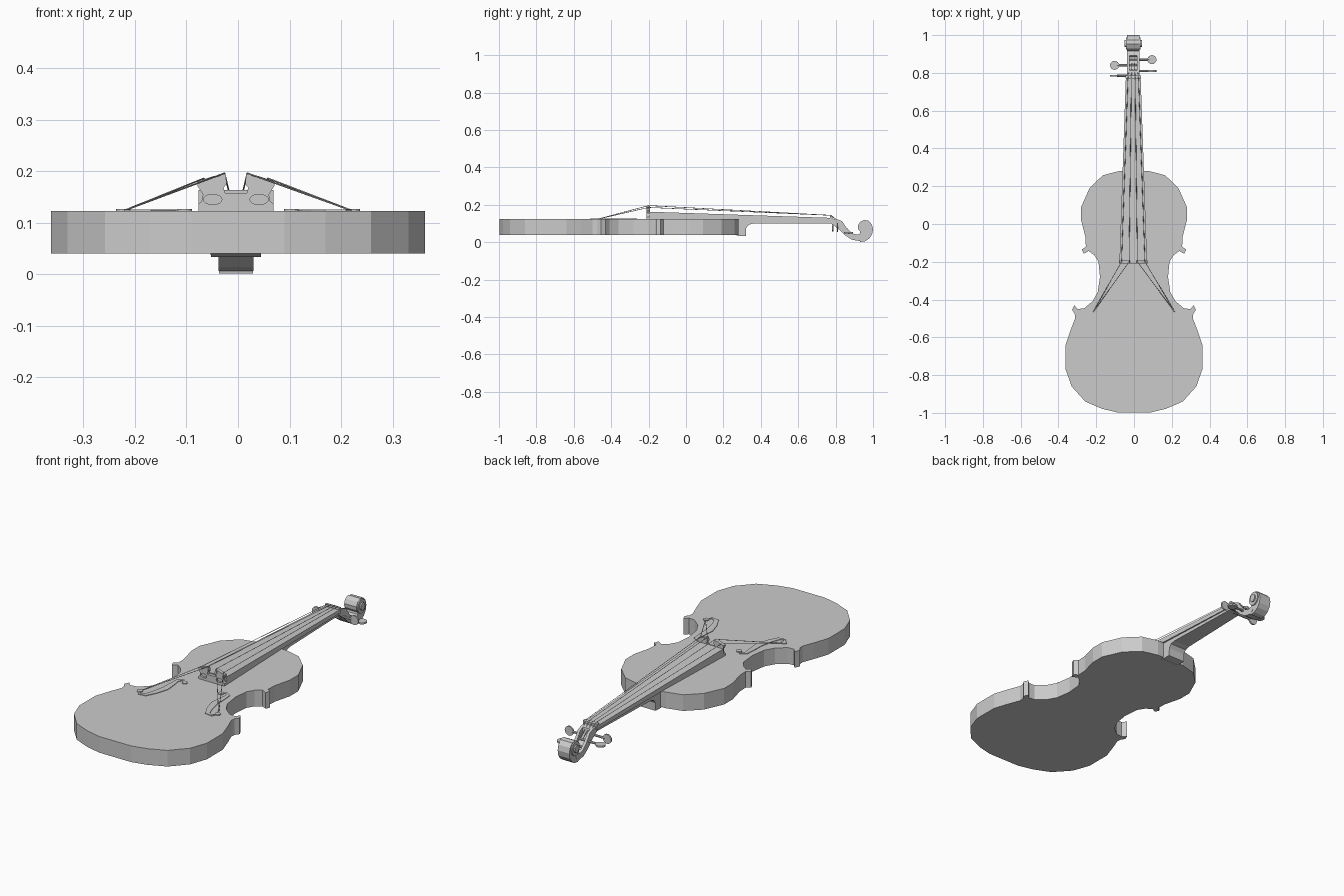
import bpy, bmesh, math
from mathutils import Vector

if "Cube" in bpy.data.objects:
    bpy.data.objects.remove(bpy.data.objects["Cube"])

grey = bpy.data.materials.new("plain grey")
grey.use_nodes = True
grey.diffuse_color = (0.6, 0.6, 0.6, 1)
grey.node_tree.nodes["Principled BSDF"].inputs["Base Color"].default_value = (0.6, 0.6, 0.6, 1)

CX = -0.004            # centre line of neck and bridge
BOTTOM, TOP = 0.04, 0.123


def finish(name, bm):
    bmesh.ops.recalc_face_normals(bm, faces=bm.faces)
    mesh = bpy.data.meshes.new(name)
    bm.to_mesh(mesh)
    bm.free()
    mesh.materials.append(grey)
    ob = bpy.data.objects.new(name, mesh)
    bpy.context.collection.objects.link(ob)
    return ob


def prism(name, pts, axis, lo, hi, width=None):
    """Extrude a 2D outline along an axis; width(y) optionally tapers x."""
    place = {"x": lambda p, t: (t, p[0], p[1]),
             "y": lambda p, t: (p[0], t, p[1]),
             "z": lambda p, t: (p[0], p[1], t)}[axis]
    bm = bmesh.new()
    ends = [[bm.verts.new(place(p, t)) for p in pts] for t in (lo, hi)]
    for ring in ends:
        bm.faces.new(ring)
    for i in range(len(pts)):
        j = (i + 1) % len(pts)
        bm.faces.new((ends[0][i], ends[0][j], ends[1][j], ends[1][i]))
    if width:
        for v in bm.verts:
            v.co.x = CX + v.co.x * width(v.co.y)
    return finish(name, bm)


def ellipse(cx, cy, rx, ry, n=16):
    return [(cx + rx * math.cos(k * math.tau / n), cy + ry * math.sin(k * math.tau / n))
            for k in range(n)]


def cut(ob, cutter):
    mod = ob.modifiers.new("cut", "BOOLEAN")
    mod.operation, mod.object, mod.solver = "DIFFERENCE", cutter, "EXACT"
    cutter.hide_render = True
    cutter.hide_set(True)
    cutter.display_type = "WIRE"


def wire(name, points, radius):
    curve = bpy.data.curves.new(name, "CURVE")
    curve.dimensions = "3D"
    curve.bevel_depth, curve.bevel_resolution = radius, 0
    curve.use_fill_caps = True
    line = curve.splines.new("POLY")
    line.points.add(len(points) - 1)
    for p, co in zip(line.points, points):
        p.co = (*co, 1)
    curve.materials.append(grey)
    ob = bpy.data.objects.new(name, curve)
    bpy.context.collection.objects.link(ob)
    return ob


def mirrored(pts):
    return pts + [(-x, y) for x, y in reversed(pts)]


# Body: half outline from neck to tail, mirrored
half = [(.08, .28), (.165, .258), (.235, .19), (.28, .09), (.28, .02), (.257, -.07),
        (.255, -.12), (.276, -.135), (.266, -.157), (.24, -.143), (.21, -.165),
        (.188, -.2), (.18, -.28), (.192, -.36), (.22, -.41), (.265, -.447),
        (.298, -.45), (.316, -.43), (.328, -.455), (.314, -.475), (.312, -.5),
        (.335, -.56), (.362, -.64), (.362, -.77), (.33, -.86), (.258, -.94),
        (.17, -.978), (.09, -.997)]
prism("body", mirrored(half), "z", BOTTOM, TOP)

# Sound holes: thin curled plates with round ends
path = [(.103, -.285, .004), (.12, -.267, .005), (.143, -.285, .009), (.142, -.33, .013),
        (.14, -.39, .017), (.155, -.45, .014), (.177, -.5, .011), (.207, -.508, .006),
        (.222, -.48, .004)]
for side, label in ((1, "left"), (-1, "right")):
    rails = ([], [])
    for i, (x, y, w) in enumerate(path):
        a, b = path[max(i - 1, 0)], path[min(i + 1, len(path) - 1)]
        d = Vector((b[0] - a[0], b[1] - a[1])).normalized() * w
        rails[0].append((side * (x - d.y), y + d.x))
        rails[1].append((side * (x + d.y), y - d.x))
    prism(label + "_sound_hole", rails[0] + rails[1][::-1], "z", TOP - .002, TOP + .003)
    for (x, y, _), end in ((path[0], "upper"), (path[-1], "lower")):
        prism(f"{label}_{end}_sound_hole_end", ellipse(side * x, y, .014, .014, 12),
              "z", TOP - .002, TOP + .004)


# Fingerboard and neck, tapering toward the nut
def taper(y):
    return .073 - .034 * (y + .2) / .98


prism("fingerboard", [(-.195, TOP - .002), (-.195, .163), (.78, .13), (.78, .112), (.28, TOP - .002)],
      "x", -1, 1, taper)
prism("neck", [(.26, .122), (.78, .114), (.8, .1), (.745, .1), (.36, .1), (.335, .094), (.322, .075),
               (.32, .034), (.28, .034), (.26, .04)],
      "x", -1, 1, lambda y: taper(y) * .86)
prism("nut", [(.77, .11), (.77, .142), (.785, .14), (.785, .11)], "x", CX - .04, CX + .04)

# Bridge with an open heart notch and two eye recesses
side_profile = [(.02, .195), (.045, .19), (.074, .18), (.075, .172), (.064, .155),
                (.066, .143), (.073, .135), (.073, TOP - .001)]
notch = [(.021, .158), (.024, .168), (.018, .175)]
bridge = prism("bridge", [(x + CX, z) for x, z in mirrored(notch + side_profile)],
               "y", -.21, -.192)
for s in (-1, 1):
    cut(bridge, prism("bridge_eye_cutter", ellipse(CX + s * .045, .145, .018, .01), "y", -.23, -.2))

# Pegbox with a hollow, running into the scroll
pegbox = prism("pegbox",
               [(.775, .128), (.81, .122), (.835, .112), (.86, .075), (.89, .047), (.915, .04), (.94, .05),
                (.95, .03), (.93, .006), (.885, .014), (.85, .038), (.81, .077), (.775, .1)],
               "x", CX - .034, CX + .034)
cut(pegbox, prism("pegbox_cutter",
                  [(.805, .15), (.87, .15), (.9, .06), (.885, .035), (.86, .055), (.82, .09)],
                  "x", CX - .02, CX + .02))
curl = [(.93, .002), (.955, .004), (.98, .02), (.995, .042), (1, .07), (.993, .096), (.975, .115),
        (.952, .119), (.93, .108), (.919, .088), (.921, .07), (.932, .056), (.925, .03)]
prism("scroll", curl, "x", CX - .033, CX + .033)
for r, w, name in ((.036, .039, "scroll_step"), (.02, .046, "scroll_eye")):
    prism(name, ellipse(.955, .08, r * .9, r), "x", CX - w, CX + w)

# Tuning pegs: shaft plus flat round paddle, two upright and two lying flat
pegs = [(-1, .785, .082, True), (1, .81, .08, True), (-1, .84, .072, False), (1, .87, .05, False)]
for i, (s, y, z, upright) in enumerate(pegs):
    prism(f"peg_{i + 1}_shaft", ellipse(y, z, .006, .006, 8), "x", *sorted((CX - s * .03, CX + s * .085)))
    rim = .024
    if upright:
        prism(f"peg_{i + 1}_head", ellipse(CX + s * .099, z, rim, rim), "y", y - .004, y + .004)
    else:
        prism(f"peg_{i + 1}_head", ellipse(CX + s * .099, y, rim, rim), "z", z - .004, z + .004)

# Strings from the top plate, over the bridge and nut, into the pegbox
for i, (x, top) in enumerate(((-.062, .186), (-.022, .196), (.022, .196), (.062, .186))):
    s = 1 if x > 0 else -1
    wire(f"string_{i + 1}", [(s * .222, -.475, TOP), (CX + x, -.2, top),
                             (CX + x * .45, .775, .144), (CX + x * .3, .85, .085)], .0016)
